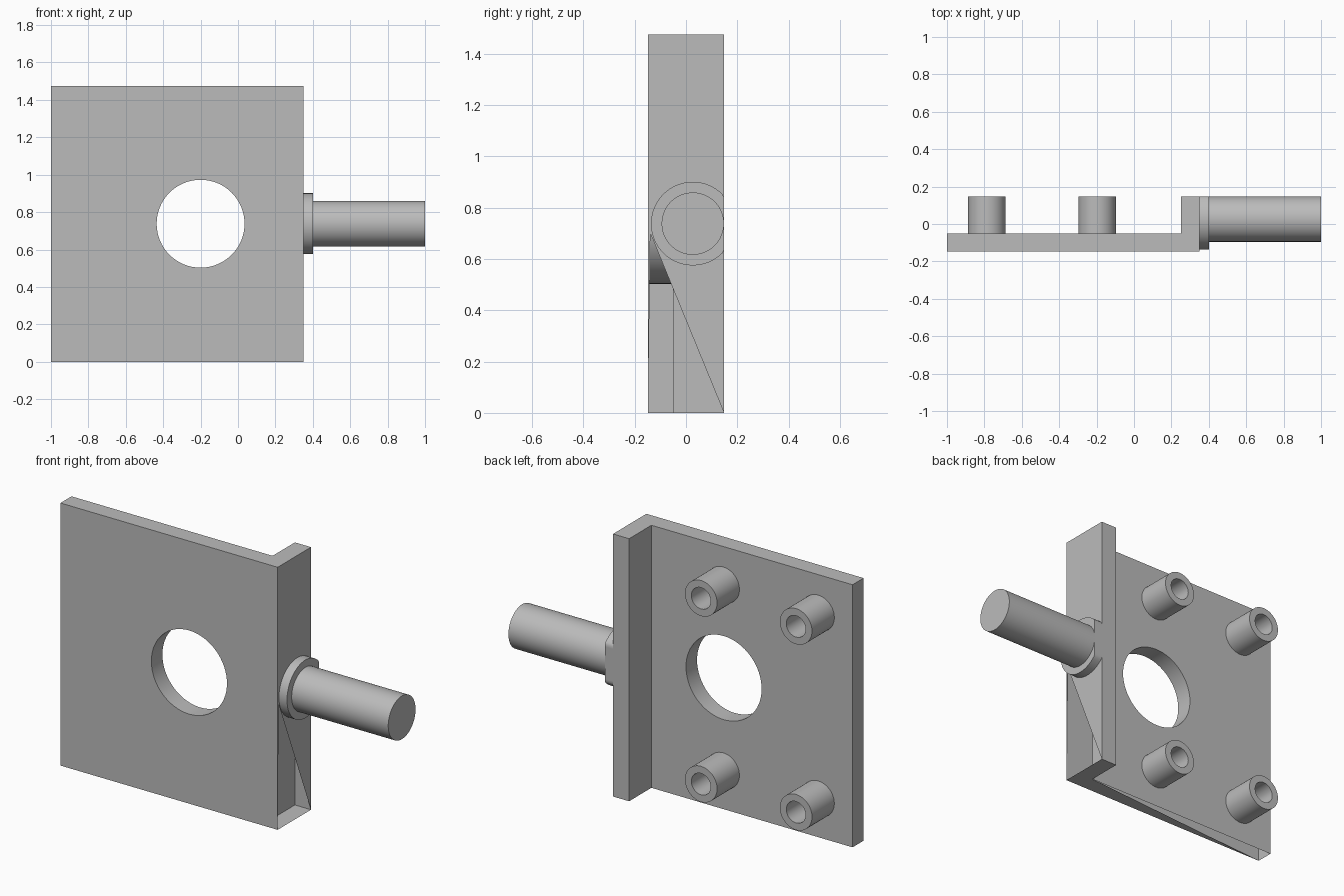
import bpy, bmesh, math
from mathutils import Vector

if "Cube" in bpy.data.objects:
    bpy.data.objects.remove(bpy.data.objects["Cube"])

grey = bpy.data.materials.new("mid grey")
grey.diffuse_color = (0.5, 0.5, 0.5, 1)
grey.use_nodes = True
grey.node_tree.nodes["Principled BSDF"].inputs["Base Color"].default_value = grey.diffuse_color

X0, X1, XF = -1.0, 0.35, 0.25       # plate left, right, flange inner side
Y0, YP, Y1 = -0.148, -0.05, 0.148   # front, plate back, flange back
H = 1.475
CX, CZ = -0.2, 0.738                # window centre


def finish(name, bm):
    bmesh.ops.remove_doubles(bm, verts=bm.verts, dist=1e-5)
    bmesh.ops.recalc_face_normals(bm, faces=bm.faces)
    me = bpy.data.meshes.new(name)
    bm.to_mesh(me)
    bm.free()
    me.materials.append(grey)
    ob = bpy.data.objects.new(name, me)
    bpy.context.collection.objects.link(ob)
    bpy.ops.object.select_all(action='DESELECT')
    ob.select_set(True)
    bpy.context.view_layer.objects.active = ob
    bpy.ops.object.shade_smooth_by_angle(angle=math.radians(30))
    return ob


def face(bm, pts):
    return bm.faces.new([bm.verts.new(p) for p in pts])


def ring(r, n=64):
    return [(r * math.cos(2 * math.pi * i / n), r * math.sin(2 * math.pi * i / n))
            for i in range(n)]


def wall(bm, a, b):
    """Band of quads between two matching closed loops."""
    n = len(a)
    for i in range(n):
        j = (i + 1) % n
        face(bm, [a[i], a[j], b[j], b[i]])


def sheet_with_window(bm, x_end, y):
    """Upright sheet with the round window, filled between its two edges."""
    outer = [(X0, y, 0), (x_end, y, 0), (x_end, y, H), (X0, y, H)]
    inner = [(CX + a, y, CZ + b) for a, b in ring(0.235)]
    edges = []
    for loop in (outer, inner):
        vs = [bm.verts.new(p) for p in loop]
        edges += [bm.edges.new((vs[i - 1], vs[i])) for i in range(len(vs))]
    bmesh.ops.triangle_fill(bm, edges=edges, use_beauty=True, normal=Vector((0, 1, 0)))
    return inner


# Angle bracket: plate and flange, with open corners on its side and underside
bm = bmesh.new()
wall(bm, sheet_with_window(bm, X1, Y0), sheet_with_window(bm, XF, YP))
for (xa, ya), (xb, yb) in (((X0, Y0), (X0, YP)), ((XF, YP), (XF, Y1)), ((XF, Y1), (X1, Y1))):
    face(bm, [(xa, ya, 0), (xb, yb, 0), (xb, yb, H), (xa, ya, H)])
face(bm, [(X0, Y0, H), (X1, Y0, H), (X1, Y1, H), (XF, Y1, H), (XF, YP, H), (X0, YP, H)])
face(bm, [(X0, Y0, 0), (X1, Y0, 0), (X1, Y1, 0), (XF, Y1, 0), (XF, YP, 0)])
side = [(Y0, 0), (-0.139, 0.70), (Y1, 0), (Y1, H), (Y0, H)]
bmesh.ops.triangulate(bm, faces=[face(bm, [(X1, y, z) for y, z in side])])
finish("angle_bracket", bm)


# Shaft and its collar, the collar trimmed flat at the flange back
def rod(name, xa, xb, r):
    bm = bmesh.new()
    a, b = [[(x, min(0.0265 + p, Y1), CZ + q) for p, q in ring(r)] for x in (xa, xb)]
    wall(bm, a, b)
    face(bm, a)
    face(bm, b)
    finish(name, bm)


rod("collar", X1, 0.40, 0.163)
rod("shaft", 0.40, 1.0, 0.1215)

# Four hollow bosses on the back of the plate
for x in (-0.787, -0.197):
    for z in (CZ - 0.522, CZ + 0.522):
        bm = bmesh.new()
        loops = [[(x + a, y, z + b) for a, b in ring(r, 48)]
                 for r, y in ((0.1, YP), (0.1, Y1), (0.06, Y1), (0.06, YP + 0.001))]
        for a, b in zip(loops, loops[1:]):
            wall(bm, a, b)
        face(bm, loops[-1])
        finish("boss", bm)
